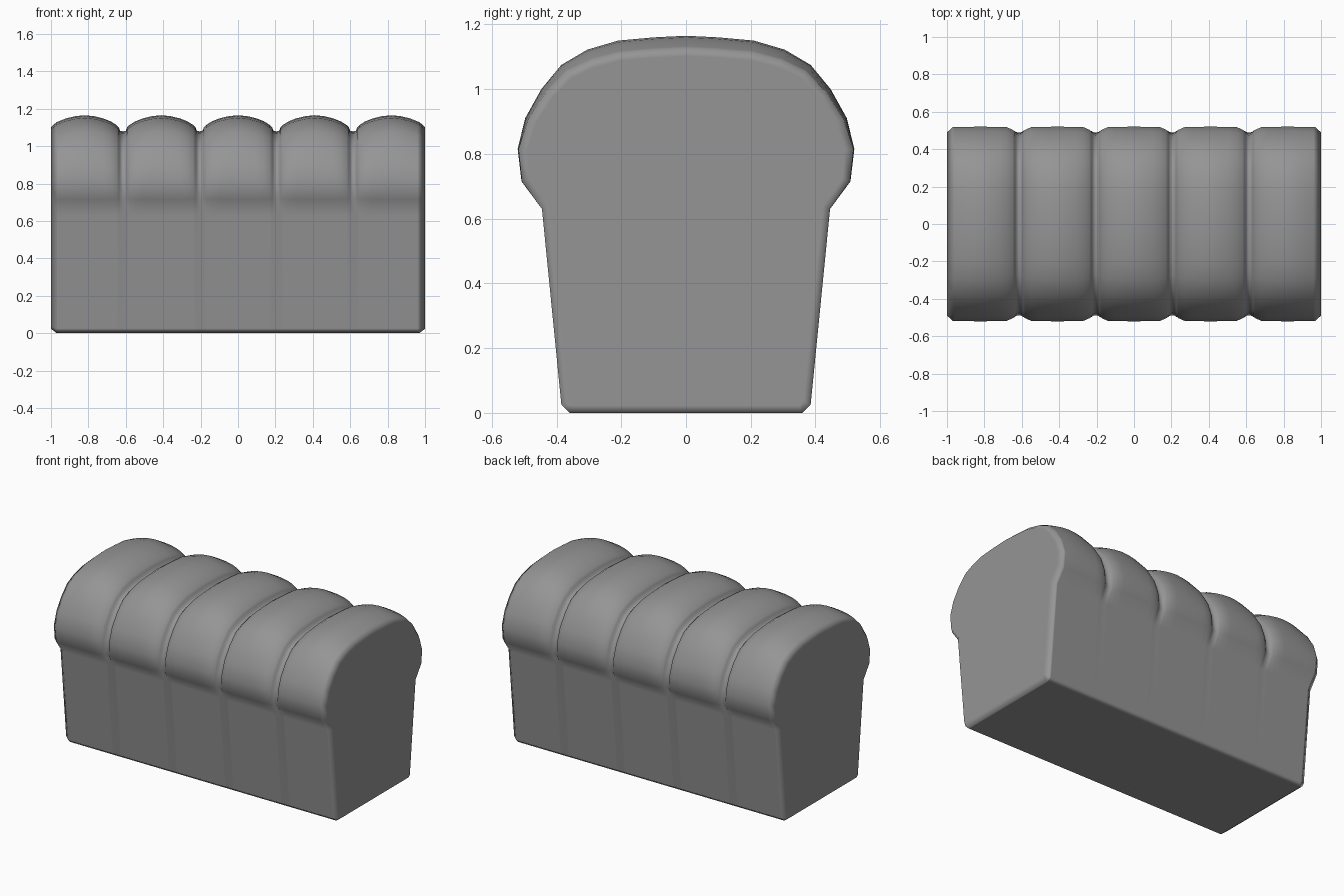
import bpy
import bmesh
from mathutils import Vector

if "Cube" in bpy.data.objects:
    bpy.data.objects.remove(bpy.data.objects["Cube"])

# Crust material
crust = bpy.data.materials.new("plain grey")
crust.use_nodes = True
grey = (0.3, 0.3, 0.3, 1)
crust.diffuse_color = grey
crust.node_tree.nodes["Principled BSDF"].inputs["Base Color"].default_value = grey

# Half cross-section of the loaf (y, z), bottom to top
half = [(0.36, 0), (0.385, 0.025), (0.445, 0.63), (0.508, 0.715), (0.52, 0.815),
        (0.497, 0.91), (0.447, 1.0), (0.385, 1.075), (0.305, 1.122), (0.21, 1.15),
        (0.1, 1.16), (0, 1.165)]
profile = [Vector(p) for p in half] + [Vector((-y, z)) for y, z in half[-2::-1]]

# Lobe shape: distance from lobe centre, drop on top, drop on the sides
lobe = [(0, 0, 0), (0.05, 0.005, 0), (0.1, 0.017, 0), (0.14, 0.033, 0.002),
        (0.17, 0.052, 0.015), (0.183, 0.065, 0.025), (0.19, 0.084, 0.038), (0.205, 0.086, 0.045)]
PITCH = 0.41
WALL_TOP = 0.63


def stations():
    """Positions along the loaf with their top drop, side drop and wall drop."""
    rows = {}
    for i in range(-2, 3):
        for u, top, side in lobe:
            for s in (-1, 1):
                x = round(i * PITCH + s * u, 3)
                if abs(x) < 0.965:
                    rows[x] = (top, side, 0)
    for s in (-1, 1):
        rows[s * 0.97] = (0.037, 0.002, 0)
        rows[s * 1.0] = (0.063, 0.03, 0.025)
    return sorted(rows.items())


def section(x, top, side, wall):
    """Cross-section pulled inward by the drops, fading out at the wall."""
    points = []
    n = len(profile)
    for i, p in enumerate(profile):
        before = (p - profile[i - 1]).normalized()
        after = (profile[(i + 1) % n] - p).normalized()
        tangent = (before + after).normalized()
        normal = Vector((tangent.y, -tangent.x))
        up = max(normal.y, 0) ** 1.5
        fade = min(max((p.y - WALL_TOP) / 0.18, 0), 1)
        drop = (side + (top - side) * up) * fade + wall * (1 - fade)
        q = p - normal * drop
        points.append((x, q.x, q.y))
    return points


# Loft the sections into one closed loaf
bm = bmesh.new()
rings = [[bm.verts.new(c) for c in section(x, *drops)] for x, drops in stations()]
for a, b in zip(rings, rings[1:]):
    for i in range(len(a)):
        j = (i + 1) % len(a)
        bm.faces.new((a[i], a[j], b[j], b[i]))
bm.faces.new(rings[0])
bm.faces.new(rings[-1])
bmesh.ops.recalc_face_normals(bm, faces=bm.faces)
for face in bm.faces:
    face.smooth = True

mesh = bpy.data.meshes.new("bread_loaf")
bm.to_mesh(mesh)
bm.free()
mesh.materials.append(crust)
loaf = bpy.data.objects.new("bread_loaf", mesh)
bpy.context.collection.objects.link(loaf)

# Keep the walls and end slices flat while the rounded crust stays smooth
weighted = loaf.modifiers.new("flat_walls", 'WEIGHTED_NORMAL')
weighted.weight = 100
